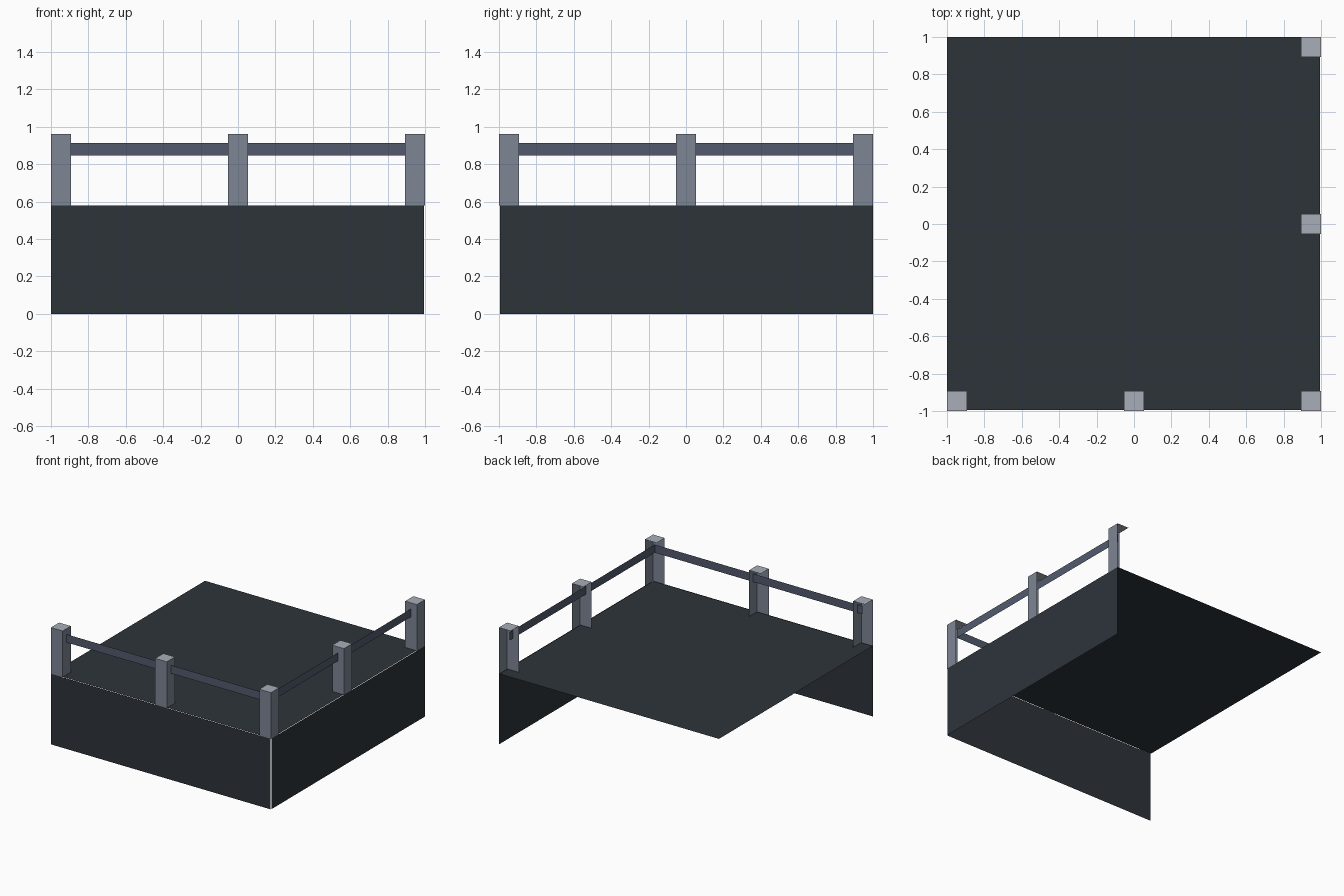
import bpy

if "Cube" in bpy.data.objects:
    bpy.data.objects.remove(bpy.data.objects["Cube"])


def srgb(h):
    """Hex colour to linear RGBA."""
    out = []
    for i in (0, 2, 4):
        c = int(h[i:i + 2], 16) / 255
        out.append(c / 12.92 if c <= 0.04045 else ((c + 0.055) / 1.055) ** 2.4)
    return (*out, 1.0)


def material(name, h):
    m = bpy.data.materials.new(name)
    m.diffuse_color = srgb(h)
    m.use_nodes = True
    m.node_tree.nodes["Principled BSDF"].inputs["Base Color"].default_value = m.diffuse_color
    return m


SLATE = material("dark slate", "2d343a")
STEEL = material("steel blue", "525a6d")
GREY = material("post grey", "7d8594")
PALE = material("pale cap grey", "a9aeb9")


def sheet(name, quads, mats):
    """Object made of separate flat quads, one material per quad."""
    mesh = bpy.data.meshes.new(name)
    verts = [v for q in quads for v in q]
    mesh.from_pydata(verts, [], [range(i * 4, i * 4 + 4) for i in range(len(quads))])
    for m in dict.fromkeys(mats):
        mesh.materials.append(m)
    order = list(dict.fromkeys(mats))
    for p, m in zip(mesh.polygons, mats):
        p.material_index = order.index(m)
    ob = bpy.data.objects.new(name, mesh)
    bpy.context.collection.objects.link(ob)
    return ob


def front_quad(x0, x1, y, z0, z1):   # faces -y
    return [(x0, y, z0), (x1, y, z0), (x1, y, z1), (x0, y, z1)]


def right_quad(x, y0, y1, z0, z1):   # faces +x
    return [(x, y0, z0), (x, y1, z0), (x, y1, z1), (x, y0, z1)]


def top_quad(x0, x1, y0, y1, z):     # faces +z
    return [(x0, y0, z), (x1, y0, z), (x1, y1, z), (x0, y1, z)]


DECK, TOP, W, GAP = 0.58, 0.96, 0.106, 0.005

# Platform: deck and two outer walls, open at the back, left and below
sheet("deck", [top_quad(-1, 1 - GAP, -1 + GAP, 1, DECK)], [SLATE])
sheet("front_wall", [front_quad(-1, 1 - GAP, -1, 0, DECK)], [SLATE])
sheet("right_wall", [right_quad(1, -1 + GAP, 1, 0, DECK)], [SLATE])

# Posts: front, right and cap faces only
H = W / 2
C = 1 - H
for name, x, y in (("left_front_post", -C, -C), ("middle_front_post", 0, -C),
                   ("corner_post", C, -C), ("middle_right_post", C, 0),
                   ("back_right_post", C, C)):
    sheet(name, [front_quad(x - H, x + H, y - H, DECK, TOP),
                 right_quad(x + H, y - H, y + H, DECK, TOP),
                 top_quad(x - H, x + H, y - H, y + H, TOP)], [GREY, GREY, PALE])

# Rails: thin strips through the post centres
sheet("front_rail", [front_quad(-0.94, C, -C, 0.845, 0.912)], [STEEL])
sheet("right_rail", [right_quad(C, -C, 0.94, 0.845, 0.912)], [STEEL])
